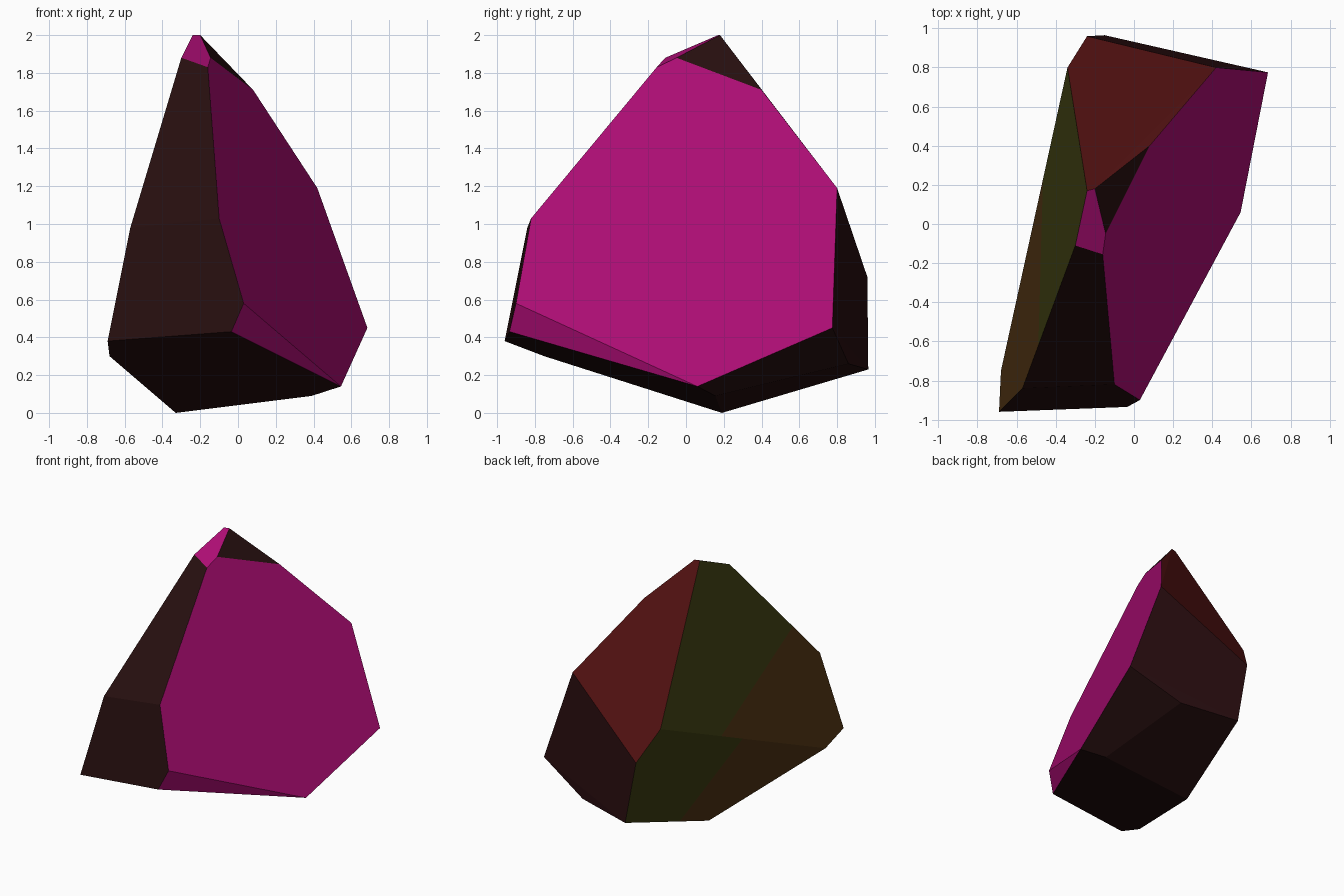
import bpy
import bmesh
import math
from mathutils import Vector

default_cube = bpy.data.objects.get("Cube")
if default_cube:
    bpy.data.objects.remove(default_cube, do_unlink=True)


def make_material(name, colour):
    material = bpy.data.materials.new(name)
    material.use_nodes = True
    rgba = (*colour, 1)
    material.diffuse_color = rgba
    material.node_tree.nodes["Principled BSDF"].inputs["Base Color"].default_value = rgba
    return material


PALETTE = {
    "magenta": (.415, .004, .174),
    "dark_brown": (.0193, .0046, .0046),
    "dark_red": (.022, .004, .005),
    "red": (.082, .0055, .0055),
    "olive": (.045, .046, .0055),
    "brown": (.075, .032, .006),
}
SLOT = {name: index for index, name in enumerate(PALETTE)}

# Corners of the faceted stone, from the tip down
CORNERS = [
    (-.24, .17, 2), (-.2, .18, 2), (-.3, -.11, 1.88),
    (-.16, -.155, 1.83), (-.145, -.05, 1.88),
    (.08, .4, 1.71), (.42, .8, 1.19), (.685, .775, .45),
    (.545, .06, .14), (.03, -.9, .58), (-.035, -.935, .43),
    (-.69, -.96, .38), (-.57, -.84, .98), (-.1, -.82, 1.03),
    (-.34, .8, .95), (-.24, .96, .72), (-.15, .965, .23),
    (.29, .86, .26), (.39, .155, .09), (-.33, .19, 0), (-.68, -.75, .3),
]

# Each facet takes the colour of the closest direction
DIRECTIONS = [
    ("magenta", (.89, -.32, .33)),
    ("magenta", (.81, -.54, -.22)),
    ("magenta", (.18, -.42, .89)),
    ("dark_brown", (.76, -.15, .63)),
    ("dark_brown", (-.2, -.9, .37)),
    ("dark_brown", (0, -1, .1)),
    ("dark_brown", (0, -.3, -.95)),
    ("dark_brown", (.3, .3, -.9)),
    ("dark_red", (.25, .95, .2)),
    ("red", (-.16, .84, .52)),
    ("olive", (-.97, .13, .17)),
    ("olive", (-.94, .28, -.18)),
]


def colour_of(face):
    best = max(DIRECTIONS, key=lambda item: face.normal.dot(Vector(item[1]).normalized()))
    return SLOT[best[0]]


def paint_brown(bm, faces, start, end):
    """Split the olive faces along a line and paint the front portion brown."""
    start, end = Vector(start), Vector(end)
    facing = sum((f.normal * f.calc_area() for f in faces), Vector()).normalized()
    across = (end - start).cross(facing).normalized()
    edges = {e for f in faces for e in f.edges}
    verts = {v for f in faces for v in f.verts}
    cut = bmesh.ops.bisect_plane(
        bm, geom=list(faces) + list(edges) + list(verts),
        plane_co=start, plane_no=across, dist=.0001)
    pieces = set(faces) | {g for g in cut["geom"] if isinstance(g, bmesh.types.BMFace)}
    for face in pieces:
        if face.is_valid and face.material_index == SLOT["olive"]:
            if (face.calc_center_median() - start).dot(across) < 0:
                face.material_index = SLOT["brown"]


# Convex stone with flat facets
bm = bmesh.new()
for corner in CORNERS:
    bm.verts.new(corner)
bmesh.ops.convex_hull(bm, input=bm.verts[:])
bmesh.ops.dissolve_limit(bm, angle_limit=math.radians(4),
                         verts=bm.verts[:], edges=bm.edges[:])
bmesh.ops.recalc_face_normals(bm, faces=bm.faces[:])
bm.normal_update()
for face in bm.faces:
    face.material_index = colour_of(face)
    face.smooth = False

# Two-tone side: upper facet, then lower facet
olive = [f for f in bm.faces if f.material_index == SLOT["olive"]]
upper = [f for f in olive if f.normal.z > 0]
lower = [f for f in olive if f.normal.z <= 0]
if upper:
    paint_brown(bm, upper, (-.49, -.62, 1.25), (-.466, .23, .71))
if lower:
    paint_brown(bm, lower, (-.51, .025, .63), (-.267, .46, .08))

mesh = bpy.data.meshes.new("faceted_stone")
bm.to_mesh(mesh)
bm.free()
for name, colour in PALETTE.items():
    mesh.materials.append(make_material(name, colour))
stone = bpy.data.objects.new("faceted_stone", mesh)
bpy.context.collection.objects.link(stone)
